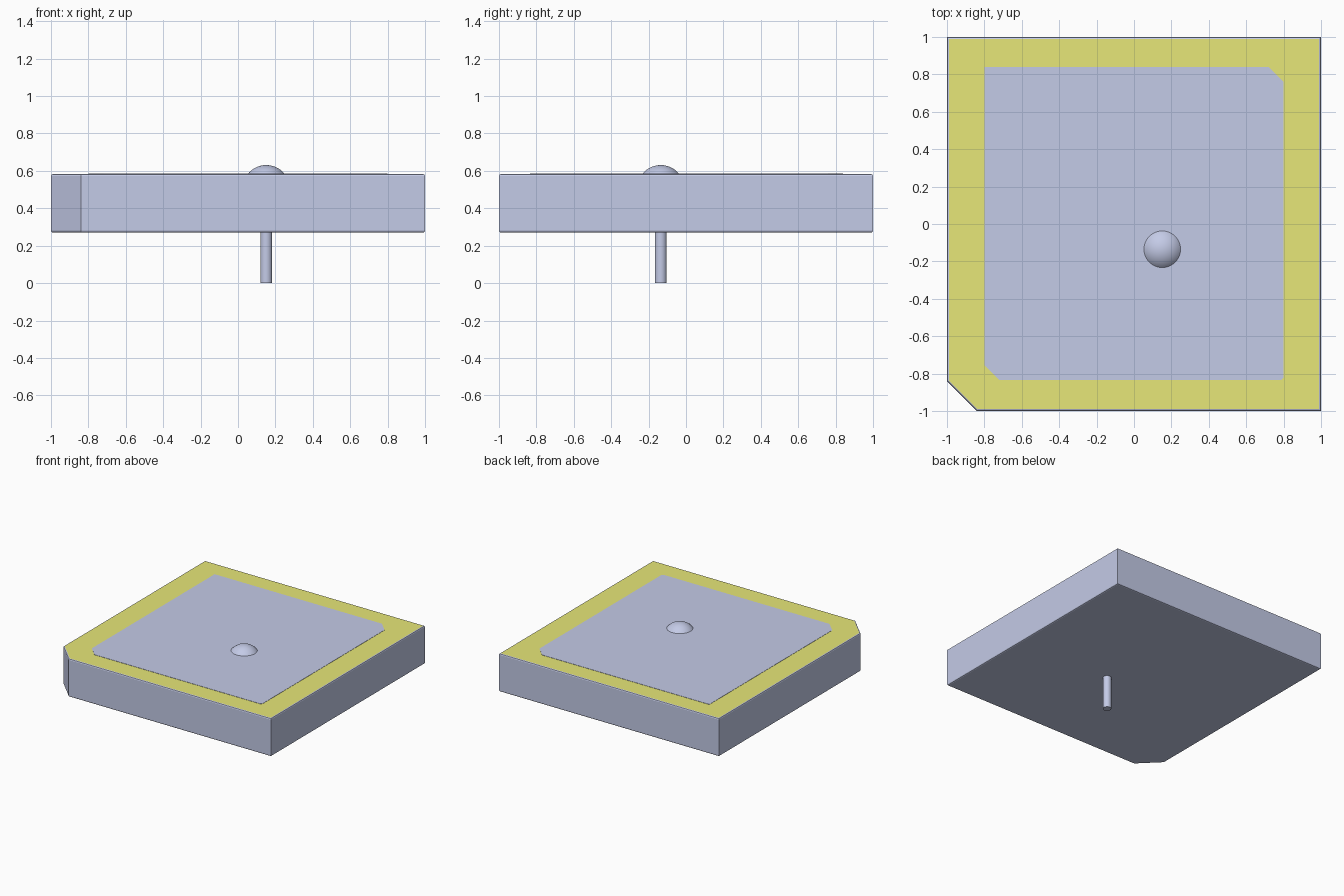
import bpy, bmesh, math

cube = bpy.data.objects.get("Cube")
if cube:
    bpy.data.objects.remove(cube, do_unlink=True)


def material(name, rgb):
    m = bpy.data.materials.new(name)
    m.use_nodes = True
    m.diffuse_color = (*rgb, 1)
    m.node_tree.nodes["Principled BSDF"].inputs["Base Color"].default_value = (*rgb, 1)
    return m


GREY = material("blue grey", (0.59, 0.637, 0.855))
YELLOW = material("pale yellow", (0.83, 0.83, 0.195))


def finish(name, bm, mats):
    bmesh.ops.recalc_face_normals(bm, faces=bm.faces)
    me = bpy.data.meshes.new(name)
    bm.to_mesh(me)
    bm.free()
    ob = bpy.data.objects.new(name, me)
    bpy.context.collection.objects.link(ob)
    for m in mats:
        me.materials.append(m)
    return ob


def prism(outline, z0, z1):
    """Extrude a flat outline from z0 up to z1."""
    bm = bmesh.new()
    face = bm.faces.new([bm.verts.new((x, y, z0)) for x, y in outline])
    new = bmesh.ops.extrude_face_region(bm, geom=[face])["geom"]
    bmesh.ops.translate(bm, vec=(0, 0, z1 - z0),
                        verts=[v for v in new if isinstance(v, bmesh.types.BMVert)])
    return bm


def lathe(name, profile, x, y, mat, steps=48):
    """Revolve an (r, z) profile around a vertical axis at x, y."""
    bm = bmesh.new()
    vs = [bm.verts.new((x + r, y, z)) for r, z in profile]
    es = [bm.edges.new(p) for p in zip(vs, vs[1:])]
    bmesh.ops.spin(bm, geom=vs + es, cent=(x, y, 0), axis=(0, 0, 1),
                   angle=math.tau, steps=steps)
    bmesh.ops.remove_doubles(bm, verts=bm.verts, dist=1e-4)
    ob = finish(name, bm, [mat])
    bpy.ops.object.select_all(action="DESELECT")
    ob.select_set(True)
    bpy.context.view_layer.objects.active = ob
    bpy.ops.object.shade_smooth_by_angle(angle=math.radians(35))
    return ob


BOTTOM, TOP = 0.27, 0.583
PX, PY = 0.151, -0.135

# Square block with one cut corner, softened rims and a yellow top face
bm = prism([(-0.84, -1), (1, -1), (1, 1), (-1, 1), (-1, -0.84)], BOTTOM, TOP)
rims = [e for e in bm.edges if abs(e.verts[0].co.z - e.verts[1].co.z) < 1e-5]
bmesh.ops.bevel(bm, geom=rims, offset=0.01, segments=2, profile=0.5, affect="EDGES")
bm.normal_update()
for f in bm.faces:
    f.material_index = 1 if f.normal.z > 0.99 and f.calc_center_median().z > TOP - 0.001 else 0
finish("base_block", bm, [GREY, YELLOW])

# Thin plate with two opposite corners trimmed
patch = [(-0.72, -0.835), (0.785, -0.835), (0.8, -0.82), (0.8, 0.76),
         (0.72, 0.84), (-0.8, 0.84), (-0.8, -0.755)]
finish("top_patch", prism(patch, TOP - 0.002, TOP + 0.002), [GREY])

# Rounded solder dome
R, r = 0.127, 0.098
a = math.asin(r / R)
zc = 0.631 - R
dome = [(R * math.sin(a * i / 10), zc + R * math.cos(a * i / 10)) for i in range(11)]
lathe("solder_dome", dome + [(r, TOP - 0.005), (0, TOP - 0.005)], PX, PY, GREY)

# Pin below the block
lathe("feed_pin", [(0, 0), (0.032, 0), (0.032, BOTTOM + 0.01), (0, BOTTOM + 0.01)],
      PX, PY, GREY, 32)
